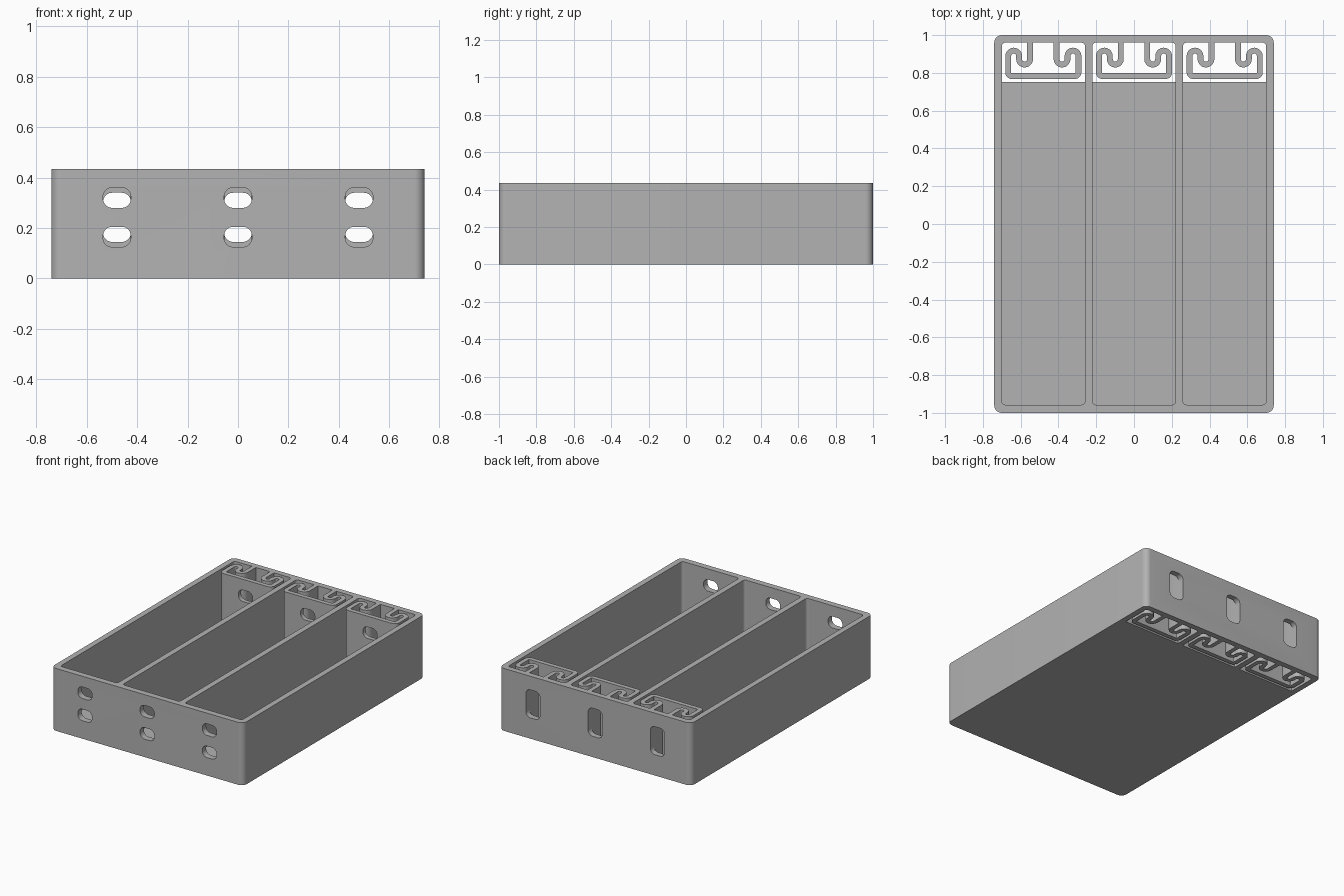
import bpy, bmesh
from math import sin, cos, pi, radians
from mathutils import Vector

cube = bpy.data.objects.get("Cube")
if cube:
    bpy.data.objects.remove(cube, do_unlink=True)

HEIGHT, FLOOR = 0.435, 0.04
BACK = 0.96                      # inner face of the back wall
CELLS = {"left": 0.48, "middle": 0.0, "right": -0.48}

grey = bpy.data.materials.new("plain grey")
grey.use_nodes = True
grey.diffuse_color = (0.45, 0.45, 0.45, 1)
grey.node_tree.nodes["Principled BSDF"].inputs["Base Color"].default_value = grey.diffuse_color


def arc(cx, cy, r, a0, a1, n=10):
    """Points on an arc, angles in degrees."""
    angles = [radians(a0 + (a1 - a0) * i / n) for i in range(n + 1)]
    return [Vector((cx + r * cos(a), cy + r * sin(a))) for a in angles]


def rounded(x0, x1, y0, y1, r):
    """Rounded rectangle outline."""
    return (arc(x1 - r, y1 - r, r, 0, 90) + arc(x0 + r, y1 - r, r, 90, 180)
            + arc(x0 + r, y0 + r, r, 180, 270) + arc(x1 - r, y0 + r, r, 270, 360))


def prism(name, outline, lo, hi, along="z"):
    """Extrude an outline along z, or an x-z outline along y."""
    place = (lambda p, d: (p.x, p.y, d)) if along == "z" else (lambda p, d: (p.x, d, p.y))
    bm = bmesh.new()
    low = [bm.verts.new(place(p, lo)) for p in outline]
    high = [bm.verts.new(place(p, hi)) for p in outline]
    bm.faces.new(low)
    bm.faces.new(high)
    for i in range(len(outline)):
        bm.faces.new((low[i - 1], low[i], high[i], high[i - 1]))
    bmesh.ops.recalc_face_normals(bm, faces=bm.faces)
    mesh = bpy.data.meshes.new(name)
    bm.to_mesh(mesh)
    bm.free()
    mesh.materials.append(grey)
    ob = bpy.data.objects.new(name, mesh)
    bpy.context.collection.objects.link(ob)
    return ob


def cut(ob, cutter):
    """Subtract the cutter, then remove it."""
    mod = ob.modifiers.new("cut", "BOOLEAN")
    mod.operation, mod.solver, mod.object = "DIFFERENCE", "EXACT", cutter
    graph = bpy.context.evaluated_depsgraph_get()
    mesh = bpy.data.meshes.new_from_object(ob.evaluated_get(graph))
    ob.modifiers.clear()
    ob.data = mesh
    bpy.data.objects.remove(cutter, do_unlink=True)


def slot(ob, cx, z0, z1, y0, y1):
    outline = rounded(cx - 0.055, cx + 0.055, z0, z1, 0.036)
    cut(ob, prism("slot_cutter", outline, y0, y1, "y"))


def small_slots(ob, cx, y0, y1):
    slot(ob, cx, 0.28, 0.36, y0, y1)
    slot(ob, cx, 0.125, 0.205, y0, y1)


def ribbon(path, width):
    """Outline of a band of even width around an open centre line."""
    left, right = [], []
    for i, p in enumerate(path):
        t = (path[min(i + 1, len(path) - 1)] - path[max(i - 1, 0)]).normalized()
        n = Vector((-t.y, t.x)) * width / 2
        left.append(p + n)
        right.append(p - n)
    return left + right[::-1]


# Tray with three compartments, open below at the back
tray = prism("tray", rounded(-0.74, 0.74, -1, 1, 0.04), 0, HEIGHT)
for cx in CELLS.values():
    x0, x1 = cx - 0.22, cx + 0.22
    cut(tray, prism("compartment_cutter", rounded(x0, x1, -0.957, BACK, 0.018), FLOOR, 1))
    opening = [Vector((x0, 0.752)), Vector((x1, 0.752))] \
        + arc(x1 - 0.018, BACK - 0.018, 0.018, 0, 90) + arc(x0 + 0.018, BACK - 0.018, 0.018, 90, 180)
    cut(tray, prism("opening_cutter", opening, -1, FLOOR + 0.02))
    small_slots(tray, cx, -1.1, -0.9)
    slot(tray, cx, 0.145, 0.34, 0.9, 1.1)

# Spring clips: a pressing plate held by an S-shaped band on each side
half = ([Vector((0.07, BACK)), Vector((0.07, 0.92))]
        + arc(0.099, 0.873, 0.029, 180, 360) + arc(0.157, 0.889, 0.029, 180, 0)
        + arc(0.166, 0.803, 0.02, 0, -90))
path = half + [Vector((-p.x, p.y)) for p in reversed(half)]
clips = []
for side, cx in CELLS.items():
    band = [p + Vector((cx, 0)) for p in path]
    clip = prism(side + "_spring_clip", ribbon(band, 0.031), 0, HEIGHT)
    small_slots(clip, cx, 0.74, 0.815)
    clips.append(clip)

# Smooth the rounded corners, keep the edges sharp
bpy.ops.object.select_all(action="DESELECT")
for ob in [tray] + clips:
    ob.select_set(True)
bpy.context.view_layer.objects.active = tray
bpy.ops.object.shade_smooth_by_angle(angle=radians(30))
